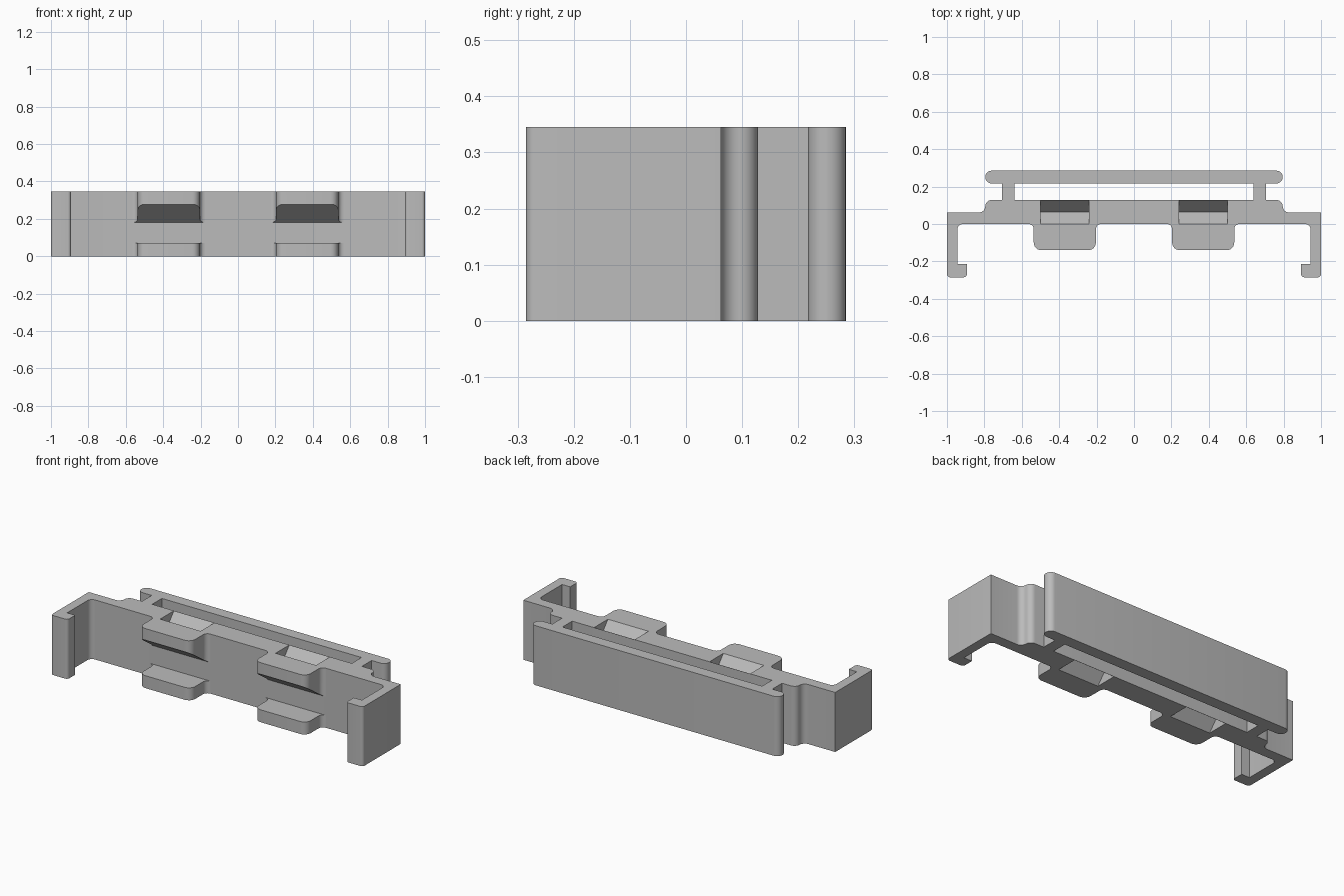
import bpy
import bmesh
from math import sin, cos, pi, radians
from mathutils import Vector

HEIGHT = 0.345
BACK = 0.128      # rear face of the thick plate
STEP = 0.062      # rear face of the thin ends
ARC = 6

if "Cube" in bpy.data.objects:
    bpy.data.objects.remove(bpy.data.objects["Cube"])

grey = bpy.data.materials.new("plain grey")
grey.use_nodes = True
colour = (0.5, 0.5, 0.5, 1)
grey.diffuse_color = colour
grey.node_tree.nodes["Principled BSDF"].inputs["Base Color"].default_value = colour


def rounded(corners):
    """Replace right-angled corners (x, y, radius) by arcs."""
    pts = []
    for i, (x, y, r) in enumerate(corners):
        p = Vector((x, y))
        if r == 0:
            pts.append(p)
            continue
        before = (Vector(corners[i - 1][:2]) - p).normalized()
        after = (Vector(corners[(i + 1) % len(corners)][:2]) - p).normalized()
        c = p + (before + after) * r
        for k in range(ARC + 1):
            t = k / ARC * pi / 2
            pts.append(c - after * r * cos(t) - before * r * sin(t))
    return pts


def mirrored(half):
    return half + [Vector((-p.x, p.y)) for p in reversed(half)]


def prism(name, pts, direction, place):
    """Extrude a profile; place maps each profile point to 3D."""
    bm = bmesh.new()
    face = bm.faces.new([bm.verts.new(place(p)) for p in pts])
    new = bmesh.ops.extrude_face_region(bm, geom=[face])["geom"]
    bmesh.ops.translate(bm, vec=direction,
                        verts=[v for v in new if isinstance(v, bmesh.types.BMVert)])
    bmesh.ops.recalc_face_normals(bm, faces=bm.faces)
    mesh = bpy.data.meshes.new(name)
    bm.to_mesh(mesh)
    bm.free()
    mesh.materials.append(grey)
    obj = bpy.data.objects.new(name, mesh)
    bpy.context.collection.objects.link(obj)
    return obj


def upright(name, pts, z0, z1):
    return prism(name, pts, (0, 0, z1 - z0), lambda p: (p.x, p.y, z0))


def select(obj):
    bpy.ops.object.select_all(action="DESELECT")
    obj.select_set(True)
    bpy.context.view_layer.objects.active = obj


# Main plate with side arms and inward hooks
half = rounded([
    (0.4, 0, 0), (0.945, 0, 0.03), (0.945, -0.215, 0), (0.893, -0.215, 0),
    (0.893, -0.285, 0.017), (1, -0.285, 0.017), (1, STEP, 0),
    (0.795, STEP, 0.033), (0.795, BACK, 0.033), (0.4, BACK, 0),
])
parts = [upright("plate_with_hooked_arms", mirrored(half), 0, HEIGHT)]
plate = parts[0]

# V-shaped pockets in the top and bottom of the plate
for side in (-1, 1):
    for base, sign in ((HEIGHT, 1), (0, -1)):
        near, far = 0.001, BACK - 0.001
        vee = [Vector(p) for p in (
            (near, base + sign * 0.02), (near, base),
            ((near + far) / 2, base - sign * 0.075),
            (far, base), (far, base + sign * 0.02))]
        cutter = prism("pocket_cutter", vee, (0.26, 0, 0),
                       lambda p: (side * 0.37 - 0.13, p.x, p.y))
        cutter.hide_render = True
        select(plate)
        cut = plate.modifiers.new("pocket", "BOOLEAN")
        cut.operation = "DIFFERENCE"
        cut.solver = "EXACT"
        cut.object = cutter
        bpy.ops.object.modifier_apply(modifier=cut.name)
        bpy.data.objects.remove(cutter)

# Rear strip and the two webs that carry it
strip = rounded([(0.795, 0.217, 0.033), (0.795, 0.285, 0.033)])
strip = mirrored(rounded([(0, 0.217, 0), (0.795, 0.217, 0.033),
                          (0.795, 0.285, 0.033), (0, 0.285, 0)])[1:-1])
parts.append(upright("rear_strip", strip, 0, HEIGHT))
for side, label in ((-1, "right"), (1, "left")):
    web = [Vector((side * x, y)) for x, y in
           ((0.64, BACK), (0.705, BACK), (0.705, 0.217), (0.64, 0.217))]
    parts.append(upright(label + "_web", web, 0, HEIGHT))

    # Front tabs: a flat lower one and an upper one with a sloped underside
    outline = [Vector((p.x + side * 0.37, p.y)) for p in mirrored(rounded([
        (0.195, 0, 0), (0.166, 0, 0.028), (0.166, -0.14, 0.04), (0, -0.14, 0),
    ])[1:-1])]
    parts.append(upright(label + "_lower_tab", outline, 0, 0.072))
    upper = upright(label + "_upper_tab", outline, 0.18, HEIGHT)
    for v in upper.data.vertices:
        if v.co.z < 0.2:
            v.co.z = 0.18 - v.co.y * 0.7
    parts.append(upper)

for obj in parts:
    select(obj)
    bpy.ops.object.shade_smooth_by_angle(angle=radians(30))
